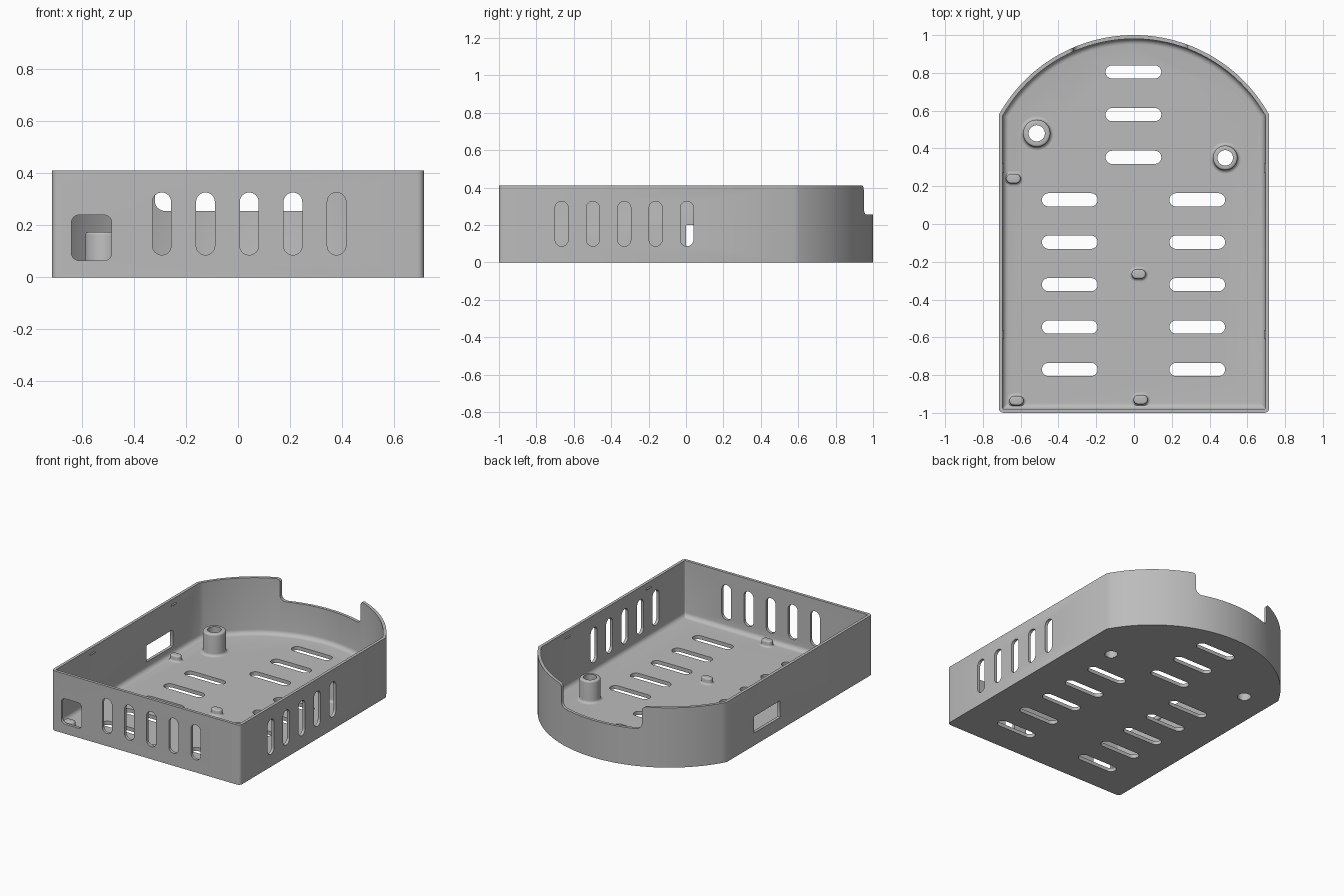
import bpy, bmesh, math

cube = bpy.data.objects.get("Cube")
if cube:
    bpy.data.objects.remove(cube, do_unlink=True)

HALF_W, WALL, FLOOR, TOP = 0.715, 0.02, 0.025, 0.41
ARC_R, ARC_Y = 0.818, 0.182

grey = bpy.data.materials.new("plain grey")
grey.use_nodes = True
grey.diffuse_color = (0.5, 0.5, 0.5, 1)
grey.node_tree.nodes["Principled BSDF"].inputs["Base Color"].default_value = (0.5, 0.5, 0.5, 1)


def arc(cx, cy, r, start, end, n=8):
    angles = [math.radians(start + (end - start) * i / n) for i in range(n + 1)]
    return [(cx + r * math.cos(a), cy + r * math.sin(a)) for a in angles]


def rounded(cx, cy, w, h, r, n=8):
    """Rounded rectangle; a full radius gives a slot or a circle."""
    r = min(r, w / 2 - 1e-4, h / 2 - 1e-4)
    pts = []
    for k, (sx, sy) in enumerate([(1, 1), (-1, 1), (-1, -1), (1, -1)]):
        pts += arc(cx + sx * (w / 2 - r), cy + sy * (h / 2 - r), r, 90 * k, 90 * k + 90, n)
    return pts


def outline(d):
    """Case plan, moved inward by d."""
    w, f, c = HALF_W - d, -1 + d, max(0.025 - d, 0.006)
    r = ARC_R - d
    a = math.degrees(math.acos(w / r))
    return (arc(-w + c, f + c, c, 180, 270, 5) + arc(w - c, f + c, c, 270, 360, 5)
            + arc(0, ARC_Y, r, a, 180 - a, 56))


def loft(bm, rings, closed=False):
    """Skin a stack of 3D rings, capped at the ends or joined into a tube."""
    loops = [[bm.verts.new(p) for p in ring] for ring in rings]
    pairs = list(zip(loops, loops[1:]))
    if closed:
        pairs.append((loops[-1], loops[0]))
    else:
        bm.faces.new(loops[0][::-1])
        bm.faces.new(loops[-1])
    for lo, hi in pairs:
        for i in range(len(lo)):
            j = (i + 1) % len(lo)
            bm.faces.new((lo[i], lo[j], hi[j], hi[i]))


def at_z(pts, z):
    return [(x, y, z) for x, y in pts]


def prism(bm, pts, axis, lo, hi):
    place = {"x": lambda a, b, t: (t, a, b),
             "y": lambda a, b, t: (a, t, b),
             "z": lambda a, b, t: (a, b, t)}[axis]
    loft(bm, [[place(a, b, t) for a, b in pts] for t in (lo, hi)])


def make(name, bm):
    bmesh.ops.recalc_face_normals(bm, faces=bm.faces[:])
    mesh = bpy.data.meshes.new(name)
    bm.to_mesh(mesh)
    bm.free()
    mesh.materials.append(grey)
    obj = bpy.data.objects.new(name, mesh)
    bpy.context.collection.objects.link(obj)
    return obj


def smooth(obj):
    bpy.ops.object.select_all(action="DESELECT")
    obj.select_set(True)
    bpy.context.view_layer.objects.active = obj
    bpy.ops.object.shade_smooth_by_angle(angle=math.radians(32))


# Open tray: outer wall, rim, inner wall and a fillet down to the floor
bm = bmesh.new()
FILLET = 0.03
rings = [at_z(outline(0), 0), at_z(outline(0), TOP), at_z(outline(WALL), TOP)]
for d, z in arc(WALL + FILLET, FLOOR + FILLET, FILLET, 180, 270, 5):
    rings.append(at_z(outline(d), z))
loft(bm, rings)
case = make("case_shell", bm)

posts = {"right_post": (-0.515, 0.48, 0.072, 0.043), "left_post": (0.483, 0.35, 0.065, 0.041)}

# Cutter holding every opening
bm = bmesh.new()
for i in range(5):
    y = 0.128 - 0.2245 * i
    for x in (-0.34, 0.335):
        prism(bm, rounded(x, y, 0.295, 0.07, 0.035), "z", -0.1, 0.06)
    prism(bm, rounded(-0.293 + 0.168 * i, 0.206, 0.072, 0.24, 0.036), "y", -1.1, -0.9)
    prism(bm, rounded(-0.665 + 0.1675 * i, 0.206, 0.07, 0.24, 0.035), "x", 0.6, 0.8)
for i in range(3):
    prism(bm, rounded(-0.003, 0.805 - 0.226 * i, 0.295, 0.07, 0.035), "z", -0.1, 0.06)
for x, y, r, hole in posts.values():
    prism(bm, rounded(x, y, 2 * hole + 0.004, 2 * hole + 0.004, 1), "z", -0.1, 0.06)
prism(bm, rounded(-0.563, 0.152, 0.155, 0.175, 0.03), "y", -1.1, -0.95)
prism(bm, rounded(0.143, 0.143, 0.285, 0.114, 0.005, 2), "x", -0.8, -0.66)
# Rear notch with rounded bottom corners and eased top edges
notch = (arc(-0.28, 0.295, 0.04, 180, 270) + arc(0.24, 0.295, 0.04, 270, 360)
         + arc(0.305, TOP - 0.025, 0.025, 180, 90) + [(0.305, 0.5), (-0.345, 0.5)]
         + arc(-0.345, TOP - 0.025, 0.025, 90, 0))
prism(bm, notch, "y", 0.7, 1.2)
cutter = make("opening_cutter", bm)
cutter.hide_render = True

mod = case.modifiers.new("openings", "BOOLEAN")
mod.operation, mod.solver, mod.object = "DIFFERENCE", "EXACT", cutter
bpy.context.view_layer.objects.active = case
bpy.ops.object.modifier_apply(modifier=mod.name)
bpy.data.objects.remove(cutter, do_unlink=True)
smooth(case)

# Hollow screw posts with a flared foot
for name, (x, y, r, hole) in posts.items():
    flare = arc(r + 0.018, FLOOR + 0.018, 0.018, 270, 180, 5)
    lip = arc(r - 0.012, 0.163, 0.012, 0, 90, 4)
    profile = [(hole, 0.002), (hole + 0.002, 0.002), (r, 0.015)] + flare + lip + [(hole, 0.175)]
    bm = bmesh.new()
    loft(bm, [at_z(rounded(x, y, 2 * q, 2 * q, 1, 10), z) for q, z in profile], closed=True)
    smooth(make(name, bm))

# Small oblong pegs that hold the board
pegs = {"peg_rear": (-0.638, 0.24), "peg_middle": (0.025, -0.265),
        "peg_front_right": (-0.622, -0.935), "peg_front_left": (0.035, -0.93)}
for name, (x, y) in pegs.items():
    profile = [(0.012, 0.015)] + arc(0.014, FLOOR + 0.014, 0.014, 270, 180, 4) + arc(-0.01, 0.055, 0.01, 0, 90, 4)
    bm = bmesh.new()
    loft(bm, [at_z(rounded(x, y, 0.075 + 2 * q, 0.05 + 2 * q, 1), z) for q, z in profile])
    smooth(make(name, bm))

# Snap bumps inside the side walls
for side, sx in (("left", 1), ("right", -1)):
    for place, y in (("rear", 0.295), ("front", -0.585)):
        bm = bmesh.new()
        xs = HALF_W - WALL
        ends = [(sx * (xs + 0.005), 0.36), (sx * (xs - 0.006), 0.37), (sx * (xs + 0.005), 0.38)]
        prism(bm, ends, "y", y - 0.025, y + 0.025)
        # The prism plane is x and z here
        make(f"{side}_{place}_snap", bm)
